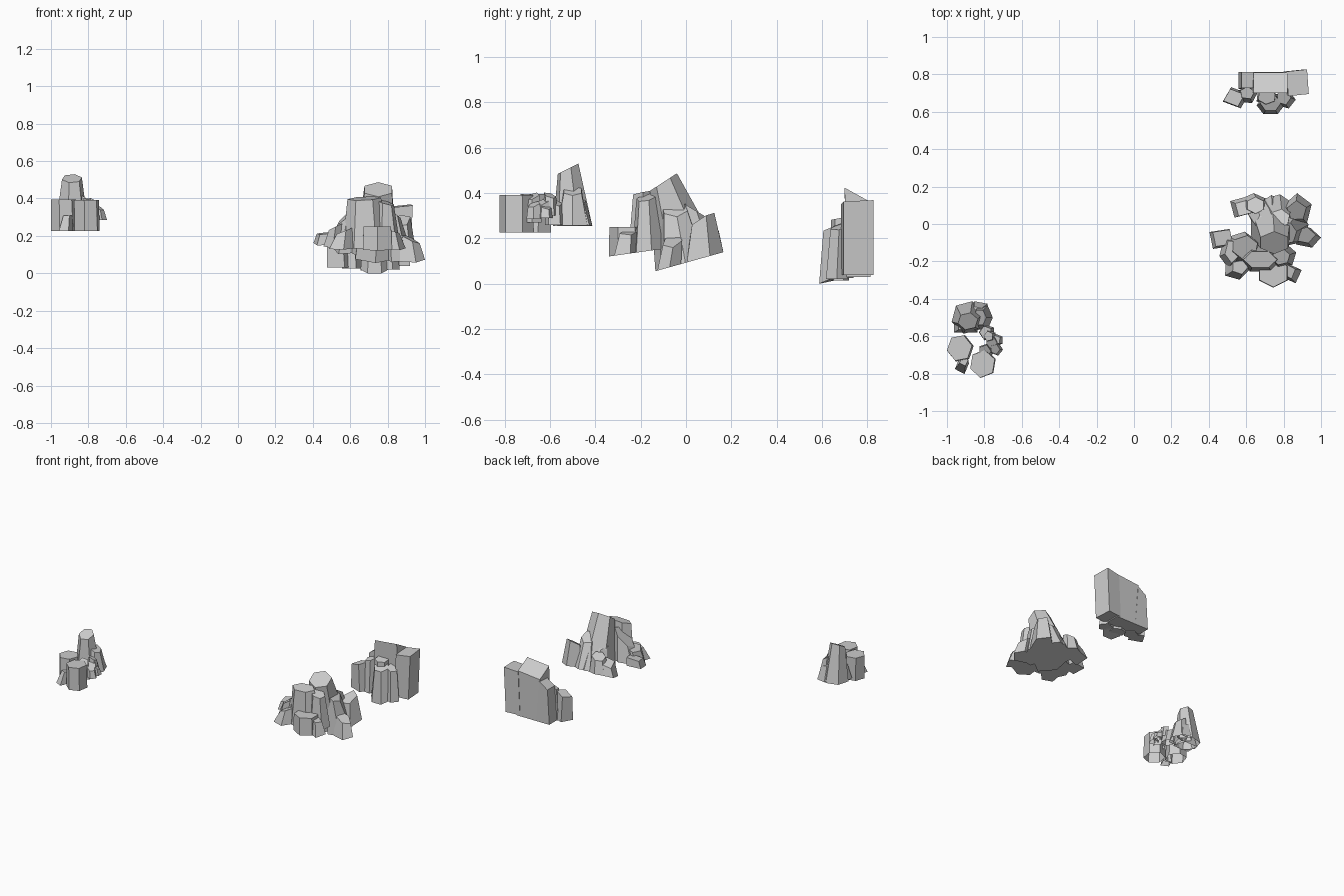
import bpy, bmesh
from math import sin, cos, pi, radians


def rock(name, n, rot, base, top, z, lean=(0, 0), floor=None, flat=0.03, closed=True):
    """Tapered crystal prism. base/top = x, y, rx, ry. z = top height,
    lean = slope of the top face, floor(x, y) = height of the foot (or flat)."""
    bm = bmesh.new()
    low, high = [], []
    for i in range(n):
        a = radians(rot) + 2 * pi * i / n
        c, s = cos(a), sin(a)
        x, y = base[0] + base[2] * c, base[1] + base[3] * s
        low.append(bm.verts.new((x, y, floor(x, y) if floor else flat)))
        dx, dy = top[2] * c, top[3] * s
        high.append(bm.verts.new((top[0] + dx, top[1] + dy,
                                  z + lean[0] * dx + lean[1] * dy)))
    if closed:
        bm.faces.new(low[::-1])
    bm.faces.new(high)
    for i in range(n):
        j = (i + 1) % n
        bm.faces.new((low[i], low[j], high[j], high[i]))
    me = bpy.data.meshes.new(name)
    bm.to_mesh(me)
    bm.free()
    ob = bpy.data.objects.new(name, me)
    bpy.context.collection.objects.link(ob)
    return ob


# Left cluster (open underneath): two straight columns, one tall spire, small chunks
def left(name, *args, **kw):
    rock("left_" + name, *args, closed=False, **kw)


left("column_west", 6, 10, (-.928, -.665, .072, .075), (-.933, -.663, .068, .072), .395, flat=.225)
left("column_front", 6, 20, (-.807, -.747, .072, .077), (-.81, -.748, .07, .075), .392, flat=.225)
left("front_wedge", 4, 20, (-.92, -.76, .04, .045), (-.91, -.735, .025, .025), .31, flat=.225)
left("spire", 6, 15, (-.888, -.5, .09, .09), (-.888, -.52, .055, .047), .507, (0, .5), flat=.255)
left("spire_corner", 4, 45, (-.9, -.535, .09, .065), (-.895, -.53, .06, .05), .36, flat=.255)
left("spire_east", 6, 0, (-.81, -.5, .055, .075), (-.825, -.5, .035, .045), .41, (-.6, 0), flat=.257)
left("spire_back", 5, 40, (-.83, -.455, .06, .045), (-.84, -.47, .035, .03), .37, (-.3, -.3), flat=.257)
for i, (x, y, r, z0, z1) in enumerate([
        (-.79, -.68, .045, .27, .385), (-.785, -.58, .045, .26, .36),
        (-.755, -.635, .042, .29, .36), (-.73, -.62, .033, .29, .34),
        (-.735, -.67, .035, .285, .35), (-.77, -.6, .035, .3, .39)]):
    left("chunk_%d" % i, 5, 35 * i, (x, y, r, r), (x - .008, y, r * .75, r * .8),
         z1, (-.4, .3 * (-1) ** i), flat=z0)


# Middle cluster: two groups standing on differently sloped feet
def rear(x, y):
    return .093 + .28 * y


def front(x, y):
    return .168 + .14 * y


rock("middle_main_spire", 6, 30, (.735, .01, .125, .145), (.75, -.1, .085, .06), .448, (0, .65), rear)
rock("middle_main_shoulder", 6, 0, (.69, .06, .085, .09), (.7, .0, .055, .05), .3, (.4, -.5), rear)
rock("middle_right_foot", 5, 75, (.925, -.075, .075, .055), (.91, -.06, .062, .045), .19, (-.5, .2), rear)
rock("middle_right_column", 6, 10, (.85, -.02, .085, .1), (.82, -.05, .05, .06), .335, (-.8, 0), rear)
rock("middle_back_right", 5, 20, (.875, .075, .08, .09), (.87, .07, .055, .055), .28, (.2, .6), rear)
rock("middle_back_column", 6, 20, (.765, .085, .09, .075), (.78, .03, .055, .05), .33, (0, -.6), rear)
rock("middle_back_left", 4, 60, (.57, .09, .065, .065), (.585, .085, .05, .05), .21, (.4, -.3), rear)
rock("middle_back_center", 6, 30, (.64, .11, .07, .055), (.65, .1, .05, .045), .245, (.2, -.3), rear)

rock("middle_front_hexagon", 6, 30, (.745, -.262, .09, .078), (.745, -.262, .085, .076), .25, (0, 0), front)
rock("middle_front_right", 4, 20, (.845, -.265, .055, .055), (.83, -.255, .035, .04), .225, (-.3, 0), front)
rock("middle_tall_column", 6, 0, (.68, -.185, .12, .08), (.675, -.19, .09, .05), .4, (.05, .2), front)
rock("middle_tall_right", 6, 15, (.79, -.17, .08, .07), (.785, -.175, .05, .045), .38, (-.3, .2), front)
rock("middle_left_column", 6, 20, (.575, -.125, .1, .085), (.595, -.125, .07, .065), .32, (.9, .2), front)
rock("middle_left_low", 5, 70, (.545, -.245, .07, .055), (.565, -.23, .045, .04), .225, (.4, 0), front)
rock("middle_left_block", 5, 50, (.51, -.15, .055, .09), (.525, -.145, .04, .065), .25, (.5, 0), front)
rock("middle_left_foot", 4, 55, (.465, -.08, .075, .065), (.475, -.075, .065, .055), .215, (.1, .1), front)

# Back cluster: flat-backed wall of slabs with low stones in front
S = 2 ** .5
rock("back_wall_center", 4, 45, (.725, .758, .105 * S, .055 * S), (.73, .755, .09 * S, .055 * S), .384, (.1, -.55), flat=.03)
rock("back_wall_left", 4, 45, (.615, .768, .055 * S, .045 * S), (.61, .77, .035 * S, .043 * S), .31, (.7, 0), flat=.03)
rock("back_wall_right", 4, 50, (.86, .755, .055 * S, .066 * S), (.875, .755, .055 * S, .066 * S), .36, (.1, .05), flat=.038)
rock("back_left_stone", 4, 20, (.545, .675, .075, .06), (.535, .675, .06, .05), .22, (.3, 0), flat=.03)
rock("back_left_column", 5, 10, (.605, .69, .055, .05), (.605, .7, .04, .035), .26, (.3, .2), flat=.025)
rock("back_front_stone", 6, 0, (.73, .635, .075, .055), (.73, .645, .055, .045), .25, (0, .4),
     lambda x, y: max(0, .02 * (y > .62)))
rock("back_front_column", 6, 25, (.71, .675, .06, .045), (.71, .68, .05, .04), .29, (0, .2), flat=.015)
rock("back_front_right", 5, 0, (.81, .665, .055, .05), (.8, .675, .04, .04), .25, (-.3, .2), flat=.02)
